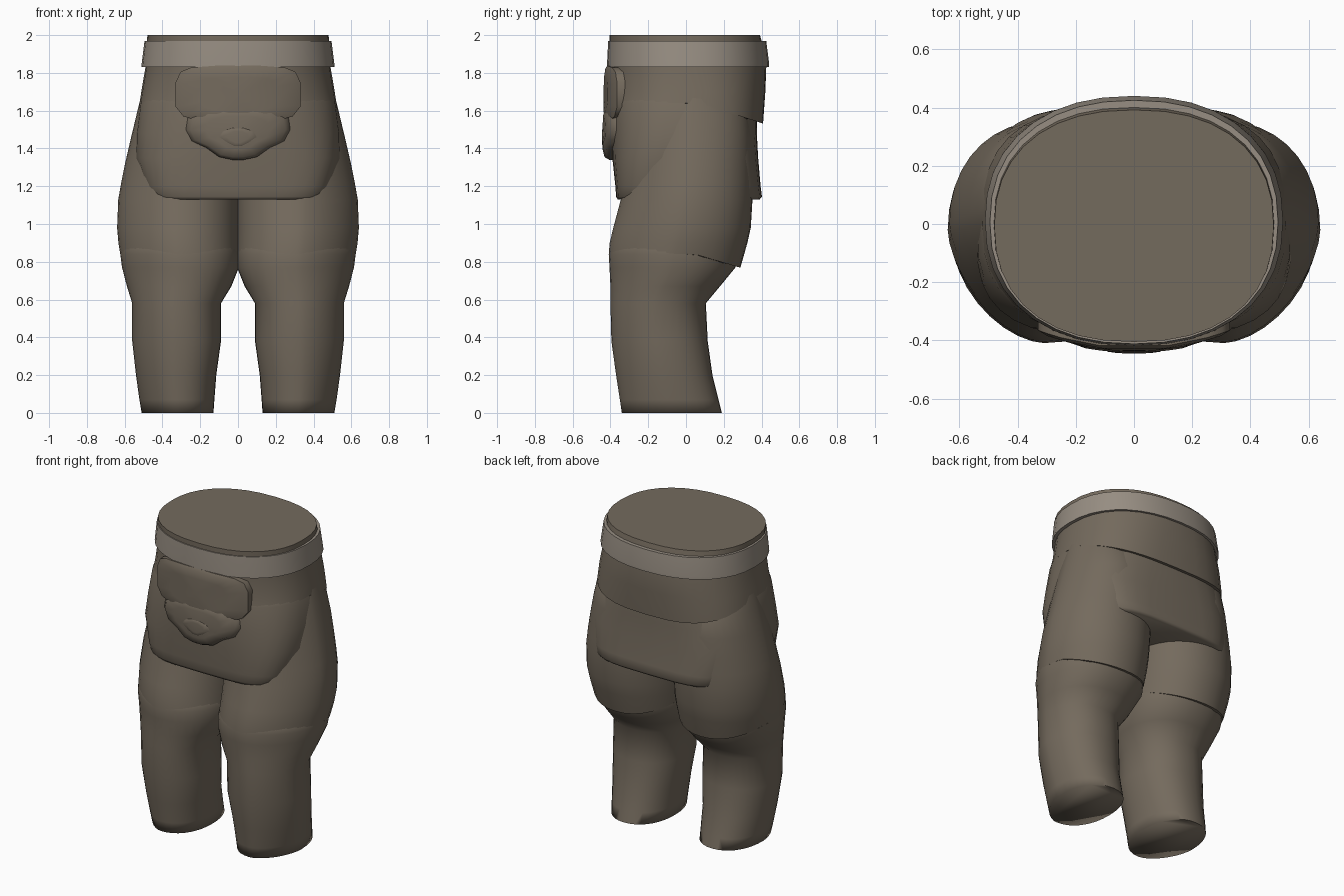
import bpy, bmesh, math

if "Cube" in bpy.data.objects:
    bpy.data.objects.remove(bpy.data.objects["Cube"])


def material(name, rgb):
    m = bpy.data.materials.new(name)
    m.diffuse_color = (*rgb, 1)
    m.use_nodes = True
    m.node_tree.nodes["Principled BSDF"].inputs["Base Color"].default_value = m.diffuse_color
    return m


CLOTH = material("brown cloth", (0.175, 0.145, 0.11))
BELT = material("pale belt", (0.31, 0.27, 0.225))


def finish(name, bm, mat, angle=40):
    bmesh.ops.recalc_face_normals(bm, faces=bm.faces)
    me = bpy.data.meshes.new(name)
    bm.to_mesh(me)
    bm.free()
    me.materials.append(mat)
    ob = bpy.data.objects.new(name, me)
    bpy.context.collection.objects.link(ob)
    bpy.ops.object.select_all(action='DESELECT')
    ob.select_set(True)
    bpy.context.view_layer.objects.active = ob
    bpy.ops.object.shade_smooth_by_angle(angle=math.radians(angle))
    return ob


def power(v, e):
    return math.copysign(abs(v) ** e, v)


def loft(name, rings, mat, front=2.3, back=None, outer=None, side=1, hem=None, angle=40, n=36):
    """Rings are (z, x min, x max, y min, y max[, front, back roundness]).
    outer is the roundness of the outer front corner; hem(y) moves the first ring."""
    bm = bmesh.new()
    loops = []
    for i, (z, x0, x1, y0, y1, *ex) in enumerate(rings):
        ef, eb = ex or (front, back or front)
        loop = []
        for k in range(n):
            a = math.tau * k / n
            c, s = math.cos(a), math.sin(a)
            e = 2 / (eb if s > 0 else outer if outer and c > 0 else ef)
            x = (x0 + x1) / 2 + (x1 - x0) / 2 * power(c, e)
            y = (y0 + y1) / 2 + (y1 - y0) / 2 * power(s, e)
            zz = z + hem(y) if hem and i == 0 else z
            loop.append(bm.verts.new((x * side, y, zz)))
        loops.append(loop)
    for a, b in zip(loops, loops[1:]):
        for k in range(n):
            j = (k + 1) % n
            bm.faces.new((a[k], a[j], b[j], b[k]))
    bm.faces.new(loops[0])
    bm.faces.new(loops[-1])
    return finish(name, bm, mat, angle)


# Legs: lower leg tucked into a thigh with a hem that drops at the back
lower = [(0, .13, .51, -.34, .19), (.07, .125, .522, -.35, .172),
         (.2, .115, .54, -.37, .14), (.38, .09, .56, -.395, .115),
         (.58, .09, .56, -.40, .105), (.67, .035, .588, -.40, .18),
         (.77, -.005, .614, -.405, .262), (.84, -.005, .623, -.409, .275),
         (.95, .01, .615, -.38, .29)]
thigh = [(.84, -.005, .623, -.409, .288), (.9, -.005, .633, -.404, .325),
         (.98, -.005, .64, -.385, .343), (1.13, -.005, .634, -.345, .352),
         (1.22, .0, .618, -.325, .352), (1.32, .0, .598, -.31, .352),
         (1.45, .02, .568, -.29, .35), (1.58, .05, .537, -.26, .33),
         (1.68, .1, .512, -.18, .25)]
for side, label in ((1, "right"), (-1, "left")):
    loft(label + "_lower_leg", lower, CLOTH, 2.2, outer=1.7, side=side, angle=100)
    loft(label + "_thigh", thigh, CLOTH, 2.15, 2.1, outer=1.65, side=side,
         hem=lambda y: -.3 * max(0, y - .05))

# Seat with a broad rounded hem, and the waist overlapping it at the back
loft("seat", [(1.13, -.465, .465, -.362, .39, 4.2, 4), (1.145, -.48, .48, -.37, .402, 4.2, 4),
              (1.2, -.5, .5, -.374, .395, 4, 4), (1.35, -.543, .543, -.39, .382, 3.2, 3.5),
              (1.48, -.54, .54, -.395, .375, 2.7, 3.1), (1.64, -.52, .52, -.4, .375, 2.4, 2.6),
              (1.75, -.47, .47, -.38, .36, 2.3, 2.4)], CLOTH, angle=80)
loft("waist", [(1.64, -.521, .521, -.401, .408, 2.4, 2.8), (1.7, -.512, .512, -.4, .42, 2.3, 2.5),
               (1.83, -.49, .49, -.4, .425), (1.95, -.482, .482, -.405, .405),
               (2.0, -.48, .48, -.405, .392)], CLOTH, 2.3,
     hem=lambda y: -.32 * max(0, y - .07))

# Belt
loft("belt", [(1.832, -.512, .512, -.418, .44), (1.85, -.51, .51, -.418, .44),
              (1.968, -.495, .495, -.412, .425)], BELT, 2.25)


def pouch(name, half, depth, edge):
    """Domed patch on the front; half is the right outline as (x, z), top to bottom."""
    pts = half + [(-x, z) for x, z in reversed(half)]
    zm = sum(z for _, z in pts) / len(pts)
    bm = bmesh.new()
    loops = []
    for scale, out in ((1, None), (1, edge), (.9, edge * .3), (.6, .0)):
        loop = []
        for x, z in pts:
            x, z = x * scale, zm + (z - zm) * scale
            y = -.3 if out is None else -depth + out + .55 * x * x
            loop.append(bm.verts.new((x, y, z)))
        loops.append(loop)
    n = len(pts)
    for a, b in zip(loops, loops[1:]):
        for k in range(n):
            j = (k + 1) % n
            bm.faces.new((a[k], a[j], b[j], b[k]))
    mid = bm.verts.new((0, -depth, zm))
    for k in range(n):
        bm.faces.new((loops[-1][k], loops[-1][(k + 1) % n], mid))
    finish(name, bm, CLOTH, 50)


# Front pouch: wide flap, hanging lobe and a small knot
pouch("pouch_flap", [(.12, 1.838), (.25, 1.828), (.305, 1.805), (.33, 1.75),
                     (.33, 1.62), (.29, 1.57), (.2, 1.545), (.08, 1.53)], .437, .012)
pouch("pouch_lobe", [(.1, 1.63), (.2, 1.61), (.265, 1.57), (.28, 1.5),
                     (.25, 1.44), (.17, 1.405), (.1, 1.355), (.03, 1.34)], .442, .035)
pouch("pouch_knot", [(.03, 1.51), (.08, 1.49), (.1, 1.46), (.06, 1.43), (.02, 1.41)], .445, .006)
